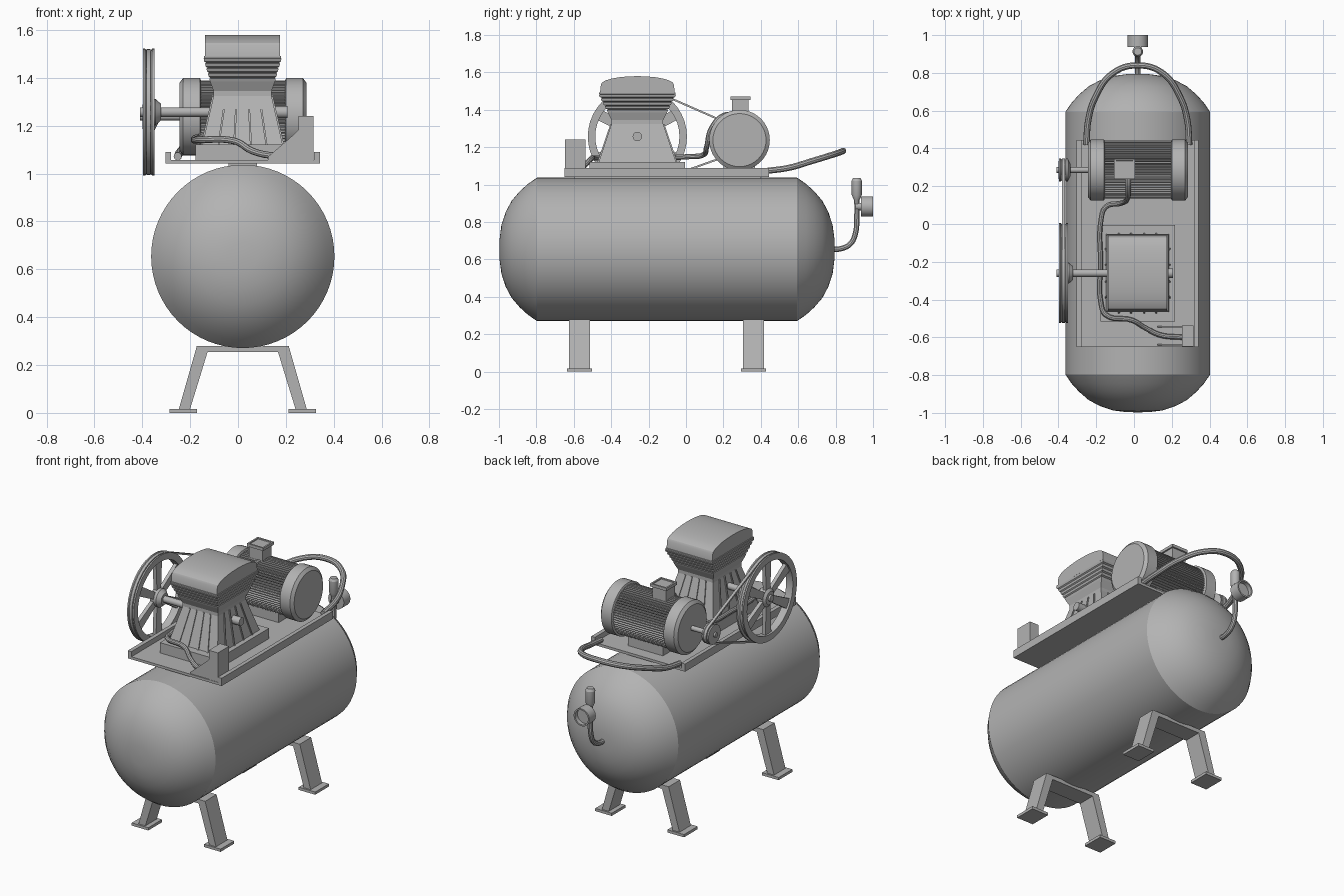
import bpy, bmesh, math
from mathutils import Vector

if "Cube" in bpy.data.objects:
    bpy.data.objects.remove(bpy.data.objects["Cube"])

grey = bpy.data.materials.new("plain_grey")
grey.diffuse_color = (0.45, 0.45, 0.45, 1)
grey.use_nodes = True
grey.node_tree.nodes["Principled BSDF"].inputs["Base Color"].default_value = grey.diffuse_color
CX = 0.02  # centre line of the tank and legs


def finish(ob, smooth=True):
    ob.data.materials.append(grey)
    bpy.ops.object.select_all(action='DESELECT')
    ob.select_set(True)
    bpy.context.view_layer.objects.active = ob
    if smooth:
        bpy.ops.object.shade_smooth_by_angle(angle=math.radians(28))
    return ob


def grid(name, rows, wrap=False, smooth=True):
    """Skin closed loops of points; wrap joins the last loop to the first, else ends are capped."""
    bm = bmesh.new()
    vs = [[bm.verts.new(p) for p in r] for r in rows]
    n = len(rows[0])
    for i in range(len(rows) if wrap else len(rows) - 1):
        a, b = vs[i], vs[(i + 1) % len(rows)]
        for j in range(n):
            k = (j + 1) % n
            bm.faces.new((a[j], a[k], b[k], b[j]))
    if not wrap:
        bm.faces.new(vs[0][::-1])
        bm.faces.new(vs[-1])
    bmesh.ops.remove_doubles(bm, verts=bm.verts, dist=1e-5)
    bmesh.ops.recalc_face_normals(bm, faces=bm.faces)
    me = bpy.data.meshes.new(name)
    bm.to_mesh(me)
    bm.free()
    ob = bpy.data.objects.new(name, me)
    bpy.context.collection.objects.link(ob)
    return finish(ob, smooth)


def loft(name, rings):
    """Stacked rectangles given as (z, centre x, centre y, half x, half y)."""
    return grid(name, [[(x + sx * a, y + sy * b, z) for sx, sy in
                        ((-1, -1), (1, -1), (1, 1), (-1, 1))]
                       for z, x, y, a, b in rings], smooth=False)


def box(name, x0, x1, y0, y1, z0, z1):
    c = ((x0 + x1) / 2, (y0 + y1) / 2, (x1 - x0) / 2, (y1 - y0) / 2)
    return loft(name, [(z0, *c), (z1, *c)])


def prism(name, pts, axis, a, b, smooth=False):
    """Extrude (x,z) points along y, or (y,z) points along x."""
    put = (lambda p, t: (p[0], t, p[1])) if axis == 'y' else (lambda p, t: (t, p[0], p[1]))
    return grid(name, [[put(p, t) for p in pts] for t in (a, b)], smooth=smooth)


def lathe(name, prof, centre, axis, n=32, wrap=False):
    """Revolve (radius, distance) pairs round an axis through centre."""
    rows = []
    for r, d in prof:
        row = []
        for i in range(n):
            t = 2 * math.pi * i / n
            c, s = r * math.cos(t), r * math.sin(t)
            v = {'x': (d, c, s), 'y': (c, d, s), 'z': (c, s, d)}[axis]
            row.append(Vector(centre) + Vector(v))
        rows.append(row)
    return grid(name, rows, wrap)


def rod(name, r, a, b, centre, axis, n=20):
    return lathe(name, [(r, a), (r, b)], centre, axis, n)


def tube(name, pts, r):
    cu = bpy.data.curves.new(name, 'CURVE')
    cu.dimensions = '3D'
    cu.bevel_depth, cu.bevel_resolution, cu.resolution_u = r, 3, 6
    cu.use_fill_caps = True
    sp = cu.splines.new('BEZIER')
    sp.bezier_points.add(len(pts) - 1)
    for bp, p in zip(sp.bezier_points, pts):
        bp.co = p
        bp.handle_left_type = bp.handle_right_type = 'AUTO'
    ob = bpy.data.objects.new(name, cu)
    bpy.context.collection.objects.link(ob)
    bpy.ops.object.select_all(action='DESELECT')
    ob.select_set(True)
    bpy.context.view_layer.objects.active = ob
    bpy.ops.object.convert(target='MESH')
    return finish(bpy.context.view_layer.objects.active)


# Tank with domed ends
dome = [(.383, 0), (.35, .048), (.31, .092), (.26, .135), (.2, .167), (.13, .19), (.06, .199), (.002, .2)]
prof = [(r, -.797 - d) for r, d in reversed(dome)] + [(r, .594 + d) for r, d in dome]
lathe("tank", prof, (CX, 0, .654), 'y', 64)

# Bent strap legs with feet
half = [(.192, .28), (.267, .017), (.22, .017), (.147, .255)]
strap = [(CX + x, z) for x, z in half] + [(CX - x, z) for x, z in reversed(half)]
for label, y in (("front", -.57), ("back", .361)):
    prism(label + "_leg", strap, 'y', y - .056, y + .056)
    for s in (-1, 1):
        x = CX + s * .249
        box(label + "_foot", x - .057, x + .057, y - .067, y + .067, 0, .017)

# Channel-shaped base plate
tray = [(-.304, 1.042), (.342, 1.042), (.342, 1.09), (.317, 1.09), (.317, 1.058),
        (-.279, 1.058), (-.279, 1.09), (-.304, 1.09)]
prism("base_tray", tray, 'y', -.65, .444)
box("tray_saddle", -.04, .08, -.6, .4, 1.03, 1.043)
box("pump_base", -.177, .217, -.515, -.005, 1.057, 1.122)
box("motor_mount", -.1, .14, .2, .37, 1.057, 1.12)

# Pump body: tapered crankcase, finned cylinder block
PX, PY, PZ = .019, -.26, 1.257
rings = [(1.12, PX, PY, .168, .207), (1.325, PX, PY, .121, .138), (1.345, PX, PY, .121, .138)]
for i in range(5):
    z, hx, hy = 1.385 + i * .021, .136 + i * .006, .158 + i * .011
    rings += [(z, PX, PY, hx, hy), (z + .013, PX, PY, hx + .003, hy + .005),
              (z + .014, PX, PY, hx - .003, hy - .004)]
rings += [(1.484, PX, PY, .161, .204), (1.492, PX, PY, .161, .204), (1.493, PX, PY, .152, .19)]
loft("pump_body", rings)
arch = [(PY + .195 * math.cos(t), 1.535 + .045 * math.sin(t))
        for t in [math.pi * i / 12 for i in range(13)]]
prism("pump_head", [(PY - .2, 1.49), (PY + .2, 1.49)] + arch, 'x', -.138, .176, True)

# Crankcase ribs
for o in (-.1, -.035, .035, .1):
    loft("crankcase_rib_long", [(1.12, PX + o, PY, .004, .214), (1.325, PX + o * .7, PY, .004, .144)])
    loft("crankcase_rib_cross", [(1.12, PX, PY + o * 1.3, .174, .004), (1.325, PX, PY + o * .8, .127, .004)])

# Crankshaft, bearing cap and flywheel
rod("crankshaft", .02, -.41, -.08, (0, PY, PZ), 'x')
rod("bearing_cap", .025, .1, .207, (0, PY, PZ), 'x')
lathe("flywheel_hub", [(.04, -.398), (.055, -.385), (.055, -.345), (.035, -.322)], (0, PY, PZ), 'x', 24)
rim = [(.225, -.397), (.265, -.397), (.265, -.388), (.255, -.38), (.255, -.367),
       (.265, -.359), (.265, -.35), (.225, -.35)]
lathe("flywheel_rim", rim, (0, PY, PZ), 'x', 40, True)
for i in range(6):
    t = math.radians(30 + 60 * i)
    c, s = math.cos(t), math.sin(t)
    pts = [(PY + r * c - w * s, PZ + r * s + w * c)
           for r, w in ((.04, -.02), (.235, -.03), (.235, .03), (.04, .02))]
    prism("flywheel_spoke", pts, 'x', -.385, -.362)

# Motor: ribbed body with chamfered end caps
MY, MZ = .286, 1.238
fins = []
for i in range(64):
    for k, r in enumerate((.141, .141, .151, .151)):
        t = 2 * math.pi * (i + k / 4) / 64
        fins.append((MY + r * math.cos(t), MZ + r * math.sin(t)))
prism("motor_body", fins, 'x', -.17, .22)
for s in (-1, 1):
    cap = [(.15, .175), (.162, .18), (.162, .25), (.142, .265), (.002, .265)]
    lathe("motor_end_cap", [(r, s * d) for r, d in cap], (.021, MY, MZ), 'x', 40)
rod("motor_shaft", .015, -.41, -.23, (0, MY, MZ), 'x', 16)
lathe("motor_pulley", [(.035, -.4), (.06, -.397), (.06, -.388), (.052, -.38), (.052, -.367),
                       (.06, -.359), (.06, -.35), (.03, -.335)], (0, MY, MZ), 'x', 24)

# Drive belt round both wheels
R1, R2 = .254, .052
alpha = math.atan2(MZ - PZ, MY - PY)
phi = math.acos((R1 - R2) / math.hypot(MY - PY, MZ - PZ))
path = [(PY, PZ, R1, alpha + phi + (2 * math.pi - 2 * phi) * i / 30) for i in range(31)]
path += [(MY, MZ, R2, alpha - phi + 2 * phi * i / 12) for i in range(13)]
grid("drive_belt", [[(x, y + (r + d) * math.cos(t), z + (r + d) * math.sin(t))
                     for x, d in ((-.382, 0), (-.365, 0), (-.365, .01), (-.382, .01))]
                    for y, z, r, t in path], wrap=True)

# Junction box and its cable
box("junction_box", -.097, -.003, .247, .335, 1.35, 1.456)
jx, jy = -.05, .292
loft("junction_lid", [(1.453, jx, jy, .056, .053), (1.471, jx, jy, .056, .053),
                      (1.471, jx, jy, .046, .043), (1.465, jx, jy, .045, .042)])
tube("power_cable", [(-.03, .26, 1.375), (-.03, .2, 1.37), (-.035, .135, 1.3), (-.07, .11, 1.2),
                     (-.15, .09, 1.158), (-.175, .02, 1.15), (-.177, -.2, 1.142), (-.175, -.42, 1.14),
                     (-.15, -.48, 1.142), (-.01, -.51, 1.135), (.06, -.55, 1.095),
                     (.14, -.588, 1.076), (.26, -.6, 1.076)], .014)

# Switch box with two gusset plates
box("switch_box", .253, .315, -.648, -.538, 1.057, 1.24)
for y in (-.64, -.543):
    prism("switch_gusset", [(.125, 1.057), (.255, 1.057), (.255, 1.185), (.235, 1.165), (.125, 1.07)],
          'y', y - .004, y + .004)

# Looped handle at the back
loop = [(.272, .42, 1.072), (.262, .55, 1.09), (.225, .67, 1.125), (.13, .8, 1.165)]
tube("handle", [(CX - x, y, z) for x, y, z in loop] + [(CX, .84, 1.18)] +
     [(CX + x, y, z) for x, y, z in reversed(loop)], .017)

# Outlet pipe, valve knob and gauge
tube("outlet_pipe", [(CX, .77, .655), (CX, .83, .658), (CX, .88, .685), (CX, .906, .74),
                     (CX, .913, .82), (CX, .913, .96)], .015)
lathe("valve_knob", [(.016, .92), (.027, .945), (.028, 1.02), (.02, 1.035)], (CX, .913, 0), 'z', 20)
lathe("gauge", [(.02, .905), (.02, .936), (.054, .936), (.054, 1), (.045, 1), (.045, .975), (.002, .975)],
      (CX, 0, .883), 'y', 28)
